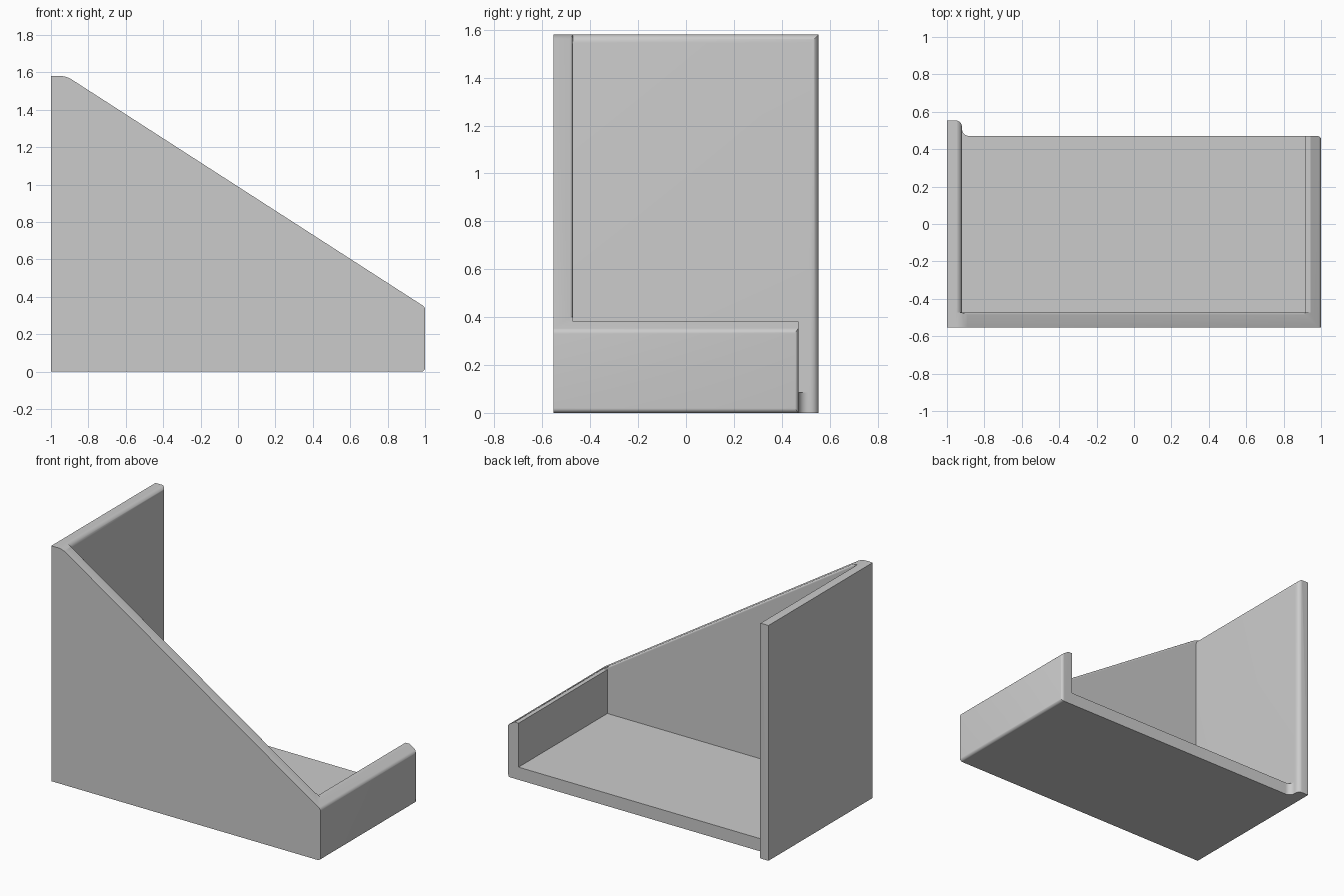
import bpy, bmesh
from mathutils import Vector

# Remove the default cube
if "Cube" in bpy.data.objects:
    bpy.data.objects.remove(bpy.data.objects["Cube"], do_unlink=True)

WALL = 0.08
DEPTH = 0.553
HEIGHT = 1.58
LIP_Z = 0.345
SLOPE = 0.644
GAP = 0.001  # keeps cutter faces clear of holder faces

grey = bpy.data.materials.new("plain_grey")
grey.use_nodes = True
grey.diffuse_color = (0.6, 0.6, 0.6, 1)
grey.node_tree.nodes["Principled BSDF"].inputs["Base Color"].default_value = grey.diffuse_color


def rounded(points, steps=8):
    """Outline from (u, v, tangent length) corners, with circular rounding."""
    out = []
    for i, (u, v, t) in enumerate(points):
        c = Vector((u, v))
        if not t:
            out.append(c)
            continue
        a = (Vector(points[i - 1][:2]) - c).normalized()
        b = (Vector(points[(i + 1) % len(points)][:2]) - c).normalized()
        centre = c + (a + b) * t / (1 + a.dot(b))
        start, end = c + a * t - centre, c + b * t - centre
        radius = start.length
        for k in range(steps + 1):
            spoke = start.normalized().slerp(end.normalized(), k / steps)
            out.append(centre + spoke * radius)
    return out


def prism(name, points, place, low, high):
    """Extrude an outline from low to high; place maps (u, v, w) to x, y, z."""
    outline = rounded(points)
    bm = bmesh.new()
    ends = [[bm.verts.new(place(p.x, p.y, w)) for p in outline] for w in (low, high)]
    n = len(outline)
    for ring in ends:
        bm.faces.new(ring)
    for i in range(n):
        j = (i + 1) % n
        bm.faces.new((ends[0][i], ends[0][j], ends[1][j], ends[1][i]))
    bmesh.ops.recalc_face_normals(bm, faces=bm.faces)
    mesh = bpy.data.meshes.new(name)
    bm.to_mesh(mesh)
    bm.free()
    mesh.materials.append(grey)
    obj = bpy.data.objects.new(name, mesh)
    bpy.context.collection.objects.link(obj)
    return obj


def along_y(u, v, w):
    return (u, w, v)


def along_z(u, v, w):
    return (u, v, w)


def along_slope(u, v, w):
    return (w, u, v + LIP_Z + SLOPE * (1 - w))


# Holder: sloping side silhouette extruded through the whole depth
corner_x = 1 - (HEIGHT - LIP_Z) / SLOPE
holder = prism("open_sided_holder", [
    (-1, 0, 0), (1, 0, 0.02), (1, LIP_Z, 0.015),
    (corner_x, HEIGHT, 0.032), (-1, HEIGHT, 0)], along_y, -DEPTH, DEPTH)

inner = -1 + WALL
front = -DEPTH + WALL
lip = 1 - 0.085
top, back, side = HEIGHT + GAP, DEPTH + GAP, 1 + GAP
cutters = [
    # Hollow above the floor, with the rounded top of the tall panel
    prism("hollow_cutter", [
        (inner, 0.085, 0), (lip, 0.085, 0), (lip, 0.38, 0),
        (0.943, 0.38, 0), (0.943, 2, 0), (-1.1, 2, 0),
        (-1.1, top, 0), (inner, top, 0.035)], along_y, front, 1),
    # Open side: trims floor and lip, rounds the tall panel's free edge
    prism("open_side_cutter", [
        (-1.1, 0.8, 0), (-1.1, back, 0), (inner, back, 0.035),
        (inner, 0.47, 0.04), (side, 0.47, 0.02), (side, 0.2, 0),
        (1.2, 0.2, 0), (1.2, 0.8, 0)], along_z, -0.2, 2.2),
    # Rounded inner edge along the top of the sloping wall
    prism("slope_edge_cutter", [
        (front + GAP, -0.016, 0), (front, -0.016, 0), (front, GAP, 0.0155),
        (front - 0.03, GAP, 0), (front - 0.03, 0.1, 0),
        (front + GAP, 0.1, 0)], along_slope, inner + GAP, lip - GAP),
]

bpy.ops.object.select_all(action='DESELECT')
bpy.context.view_layer.objects.active = holder
holder.select_set(True)
for cutter in cutters:
    cutter.hide_render = True
    mod = holder.modifiers.new(cutter.name, 'BOOLEAN')
    mod.operation = 'DIFFERENCE'
    mod.solver = 'EXACT'
    mod.object = cutter
    bpy.ops.object.modifier_apply(modifier=mod.name)
    bpy.data.objects.remove(cutter, do_unlink=True)

# Soft rounded edges, crisp corners
bpy.ops.object.shade_smooth_by_angle(angle=0.5)
